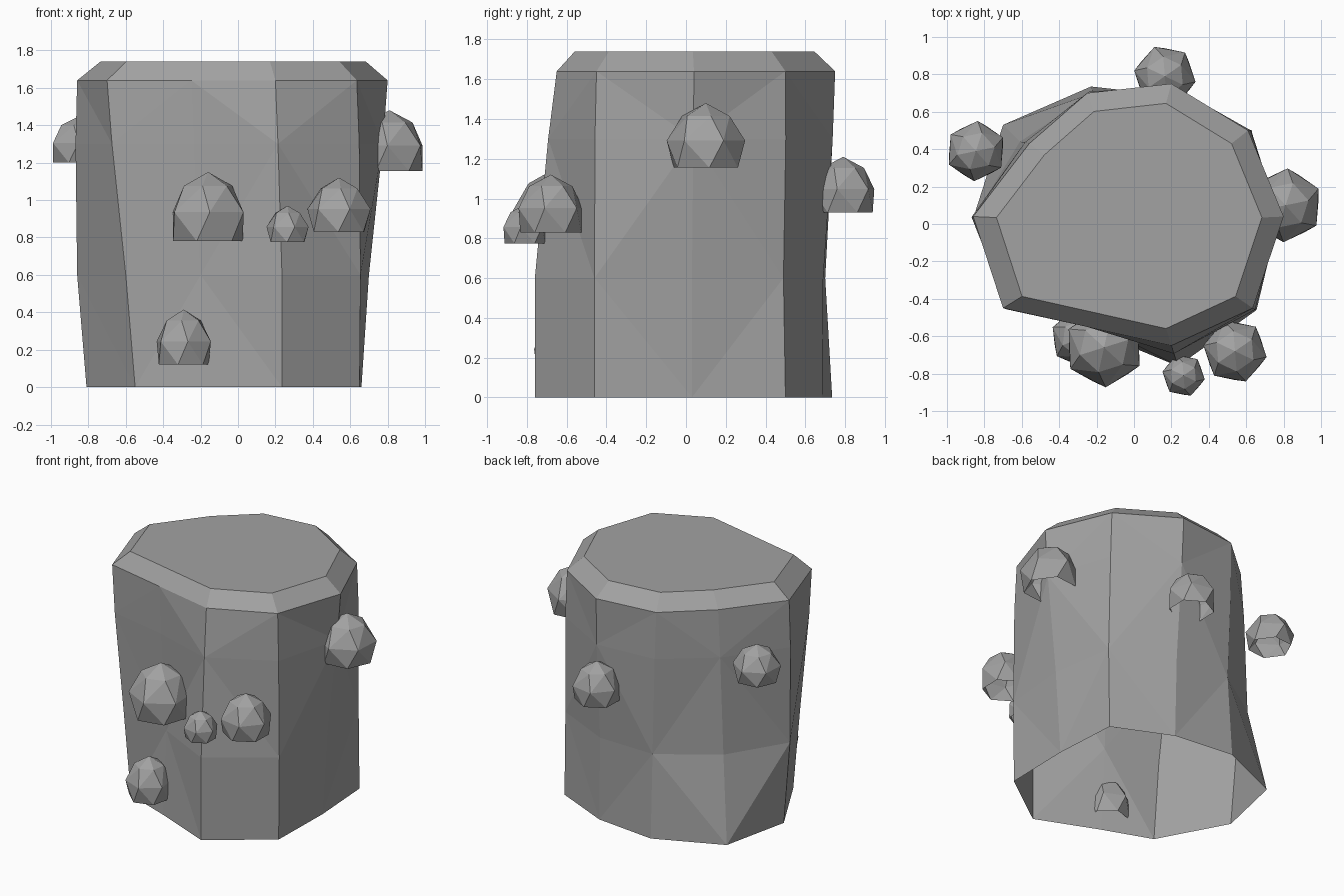
import bpy
import bmesh
from math import sin, cos, pi

old = bpy.data.objects.get("Cube")
if old:
    bpy.data.objects.remove(old, do_unlink=True)

# One weathered grey for everything
stone = bpy.data.materials.new("stone grey")
stone.use_nodes = True
grey = (0.36, 0.36, 0.36, 1)
stone.diffuse_color = grey
stone.node_tree.nodes["Principled BSDF"].inputs["Base Color"].default_value = grey


def finish(name, bm, location=(0, 0, 0)):
    mesh = bpy.data.meshes.new(name)
    bm.to_mesh(mesh)
    bm.free()
    mesh.materials.append(stone)
    obj = bpy.data.objects.new(name, mesh)
    obj.location = location
    bpy.context.collection.objects.link(obj)
    return obj


def add_ring(bm, points, z):
    return [bm.verts.new((x, y, z)) for x, y in points]


def bridge(bm, lower, upper, odd_low):
    """Join two rings with triangles whose diagonals fan in diamonds."""
    count = len(lower)
    for i in range(count):
        j = (i + 1) % count
        a, b, c, d = lower[i], lower[j], upper[j], upper[i]
        if (i % 2 == 1) == odd_low:
            tris = ((a, b, c), (a, c, d))
        else:
            tris = ((a, b, d), (b, c, d))
        for tri in tris:
            bm.faces.new(tri)


# Outlines of the pillar, anticlockwise from its -x corner
base = [(-.81, .03), (-.55, -.45), (-.2, -.58), (.235, -.76), (.65, -.46),
        (.66, .03), (.63, .5), (.22, .685), (-.23, .735), (-.7, .53)]
waist = [(-.86, .03), (-.6, -.46), (-.2, -.54), (.235, -.76), (.655, -.46),
         (.7, .03), (.63, .49), (.21, .69), (-.22, .7), (-.61, .44)]
rim = [(-.86, .04), (-.7, -.45), (-.25, -.55), (.2, -.65), (.635, -.45),
       (.8, .04), (.61, .5), (.2, .75), (-.25, .7), (-.56, .43)]
shoulder = [(.33 * p[0] + .67 * q[0], .33 * p[1] + .67 * q[1])
            for p, q in zip(waist, rim)]
shoulder = [(x * 1.01, y * 1.01) for x, y in shoulder]
cap = [(x * .855, y * .86) for x, y in rim]

# Faceted pillar, open underneath, with a bevelled flat top
bm = bmesh.new()
rings = [add_ring(bm, pts, z) for pts, z in
         ((base, 0), (waist, .6), (shoulder, 1.3), (rim, 1.64), (cap, 1.74))]
for k in range(3):
    bridge(bm, rings[k], rings[k + 1], k != 1)
for i in range(len(rim)):
    j = (i + 1) % len(rim)
    bm.faces.new((rings[3][i], rings[3][j], rings[4][j], rings[4][i]))
bm.faces.new(rings[4])
finish("pillar", bm)


# Barnacle: a small hollow dome of twisted facets
def barnacle(name, x, y, z, radius, height, turn):
    sides = 6
    step = 2 * pi / sides
    bm = bmesh.new()

    def circle(scale, level, twist):
        pts = [(radius * scale * cos(turn + (i + twist) * step),
                radius * scale * sin(turn + (i + twist) * step))
               for i in range(sides)]
        return add_ring(bm, pts, height * level)

    foot = circle(.93, 0, 0)
    belly = circle(1.04, .42, .35)
    crown = circle(.66, .8, 1.1)
    tip = bm.verts.new((0, 0, height))
    for low, high in ((foot, belly), (belly, crown)):
        for i in range(sides):
            j = (i + 1) % sides
            bm.faces.new((low[i], low[j], high[i]))
            bm.faces.new((low[j], high[j], high[i]))
    for i in range(sides):
        bm.faces.new((crown[i], crown[(i + 1) % sides], tip))
    finish(name, bm, (x, y, z))


barnacle("front_large_barnacle", -.16, -.66, .78, .205, .37, .2)
barnacle("front_left_barnacle", .54, -.68, .83, .165, .29, .5)
barnacle("front_small_barnacle", .265, -.81, .775, .11, .195, .5)
barnacle("front_low_barnacle", -.29, -.61, .12, .15, .295, .3)
barnacle("left_barnacle", .81, .1, 1.155, .19, .325, .1)
barnacle("right_barnacle", -.845, .39, 1.2, .155, .25, .1)
barnacle("back_barnacle", .165, .79, .93, .16, .28, .5)
